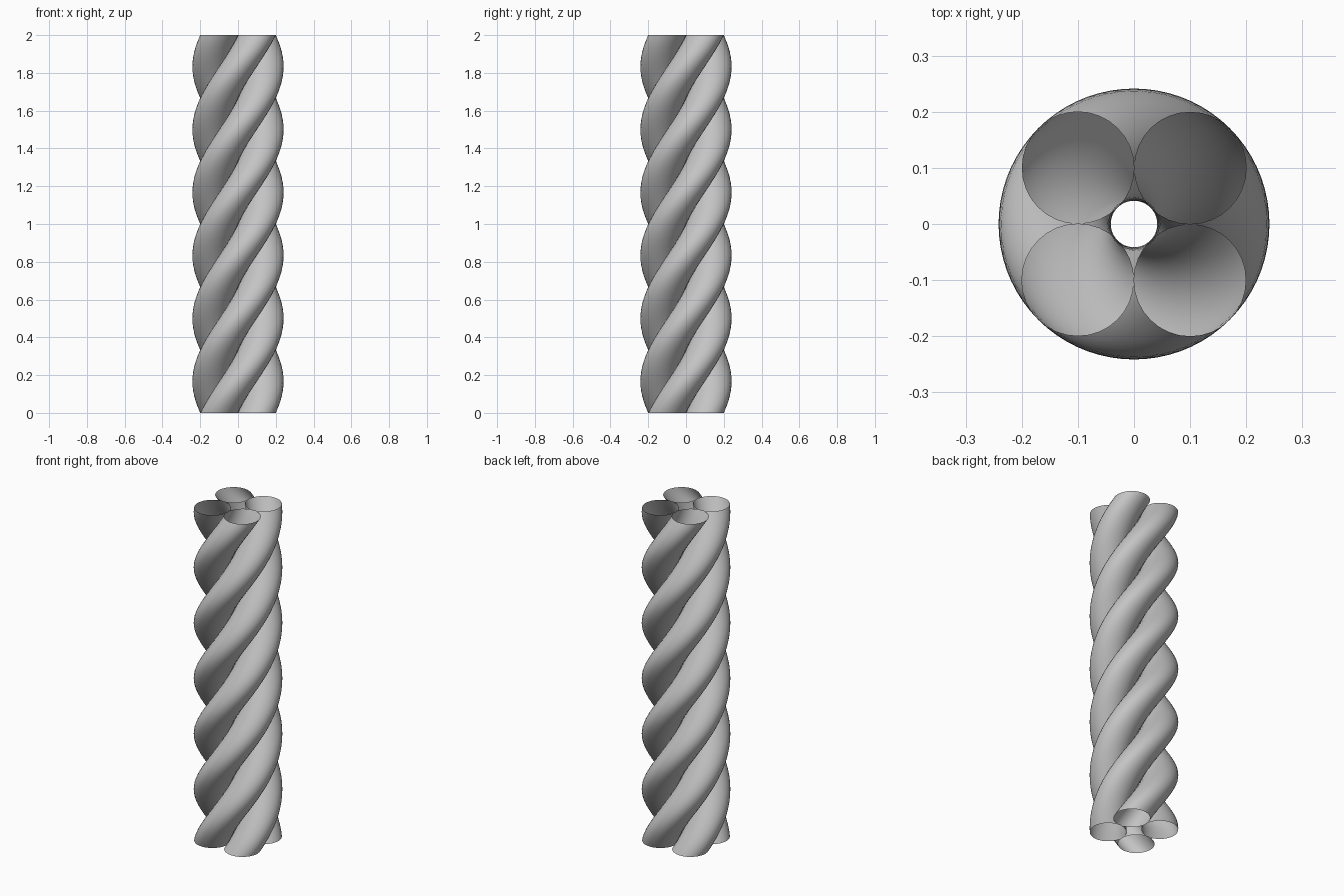
import bpy, bmesh, math
from mathutils import Matrix, Vector

HEIGHT = 2.0
RADIUS = 0.1            # tube radius, also the offset of each tube in x and y
TWIST = math.radians(540)
SIDES = 32
STEPS = 108

if "Cube" in bpy.data.objects:
    bpy.data.objects.remove(bpy.data.objects["Cube"], do_unlink=True)

grey = bpy.data.materials.new("light_grey")
grey.use_nodes = True
colour = (0.55, 0.55, 0.55, 1)
grey.diffuse_color = colour
grey.node_tree.nodes["Principled BSDF"].inputs["Base Color"].default_value = colour


def twisted_tube(name, angle):
    """Open tube: a flat circle carried up and around the z axis."""
    bm = bmesh.new()
    place = Matrix.Rotation(angle, 4, "Z") @ Matrix.Translation((RADIUS, RADIUS, 0))
    bmesh.ops.create_circle(bm, segments=SIDES, radius=RADIUS, matrix=place)
    ring = bm.edges[:]
    for _ in range(STEPS):
        geom = bmesh.ops.extrude_edge_only(bm, edges=ring)["geom"]
        ring = [g for g in geom if isinstance(g, bmesh.types.BMEdge)]
        verts = [g for g in geom if isinstance(g, bmesh.types.BMVert)]
        bmesh.ops.rotate(bm, verts=verts, cent=(0, 0, 0),
                         matrix=Matrix.Rotation(TWIST / STEPS, 3, "Z"))
        bmesh.ops.translate(bm, verts=verts, vec=Vector((0, 0, HEIGHT / STEPS)))
    bmesh.ops.recalc_face_normals(bm, faces=bm.faces)
    # make sure the outside of the wall faces outward
    face = max(bm.faces, key=lambda f: f.calc_center_median().xy.length)
    if face.normal.xy.dot(face.calc_center_median().xy) < 0:
        bmesh.ops.reverse_faces(bm, faces=bm.faces)
    for f in bm.faces:
        f.smooth = True
    mesh = bpy.data.meshes.new(name)
    bm.to_mesh(mesh)
    bm.free()
    mesh.materials.append(grey)
    bpy.context.collection.objects.link(bpy.data.objects.new(name, mesh))


# four strands, a quarter turn apart
for i, corner in enumerate(("back_left", "back_right", "front_right", "front_left")):
    twisted_tube(corner + "_strand", i * math.pi / 2)
